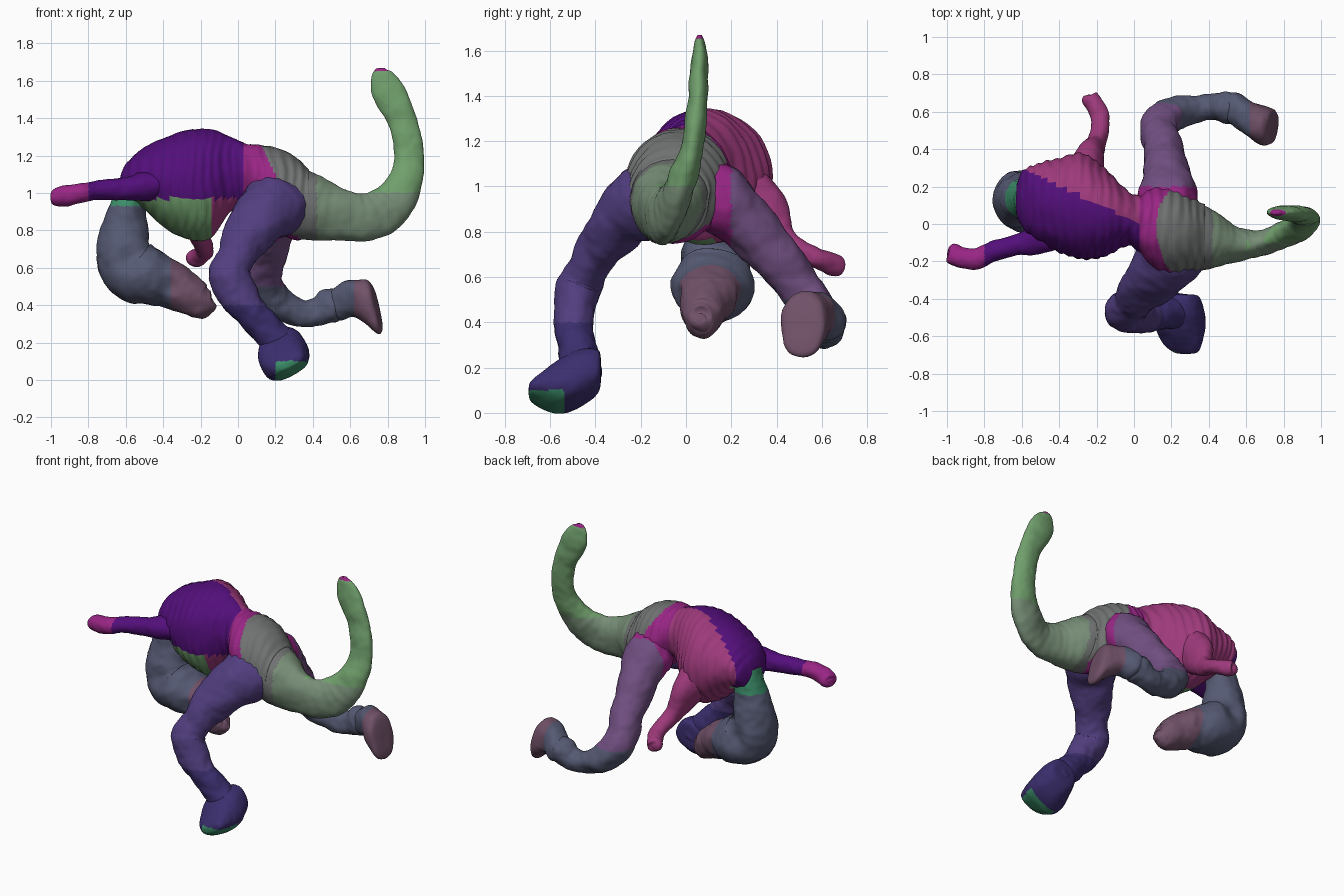
import bpy, bmesh, math
from mathutils import Vector, noise

SIDES, STEPS = 48, 14


def mat(name, r, g, b):
    m = bpy.data.materials.new(name)
    m.diffuse_color = [(c / 255) ** 2.2 for c in (r, g, b)] + [1]
    return m


PURPLE = mat("purple", 84, 22, 122)
MAGENTA = mat("magenta", 152, 42, 132)
PINK = mat("pink", 156, 60, 122)
GREEN = mat("green", 112, 158, 108)
SAGE = mat("sage", 118, 140, 118)
GREY = mat("grey", 112, 114, 114)
VIOLET = mat("violet", 82, 64, 126)
INDIGO = mat("indigo", 62, 50, 110)
LILAC = mat("lilac", 112, 80, 128)
SLATE = mat("slate", 86, 90, 114)
MAUVE = mat("mauve", 112, 82, 104)
TEAL = mat("teal", 62, 140, 105)


def spline(p, t):
    """Catmull-Rom through rows of (x, y, z, half a, half b)."""
    i = min(int(t), len(p) - 2)
    u = t - i
    q = [p[max(i - 1, 0)], p[i], p[i + 1], p[min(i + 2, len(p) - 1)]]
    return [0.5 * (2 * b + (c - a) * u + (2 * a - 5 * b + 4 * c - d) * u * u
                   + (3 * b - a - 3 * c + d) * u ** 3) for a, b, c, d in zip(*q)]


def limb(name, pts, ref, paint, ribs=0, lump=0.007, power=1.0, dents=(), axis=None):
    """Loft elliptical rings along a path; half b lies along ref, half a across it."""
    bm = bmesh.new()
    n = (len(pts) - 1) * STEPS
    ref, rings = Vector(ref), []
    for k in range(n + 1):
        t = k / STEPS
        x = spline(pts, t)
        c = Vector(x[:3])
        tan = (Vector(spline(pts, min(t + .1, len(pts) - 1))[:3])
               - Vector(spline(pts, max(t - .1, 0))[:3])).normalized()
        if axis:
            tan = Vector(axis).normalized()
        s = (ref - tan * ref.dot(tan)).normalized()
        o = tan.cross(s)
        ring = []
        for j in range(SIDES):
            a = math.tau * j / SIDES
            ca, sa = math.cos(a), math.sin(a)
            ca = math.copysign(abs(ca) ** power, ca)
            sa = math.copysign(abs(sa) ** power, sa)
            d = s * ca * max(x[4], .004) + o * sa * max(x[3], .004)
            wob = noise.noise((c + d) * 9) * lump + noise.noise((c + d) * 24) * lump * .45
            wob += ribs * math.sin(c.x * 120 + 4 * noise.noise((c + d) * 5)) * abs(ca) ** .5
            v = c + d + d.normalized() * wob * min(1, d.length / .05)
            for px, py, pz, rad, depth in dents:
                f = max(0, 1 - (v - Vector((px, py, pz))).length / rad)
                v -= d.normalized() * depth * f * f * (3 - 2 * f)
            ring.append(bm.verts.new(v))
        rings.append(ring)
    for r0, r1 in zip(rings, rings[1:]):
        for j in range(SIDES):
            i = (j + 1) % SIDES
            bm.faces.new((r0[j], r0[i], r1[i], r1[j]))
    bm.faces.new(rings[0][::-1])
    bm.faces.new(rings[-1])
    bmesh.ops.recalc_face_normals(bm, faces=bm.faces)
    me = bpy.data.meshes.new(name)
    slots = []
    for f in bm.faces:
        f.smooth = True
        m = paint(f.calc_center_median())
        if m not in slots:
            slots.append(m)
            me.materials.append(m)
        f.material_index = slots.index(m)
    bm.to_mesh(me)
    bm.free()
    ob = bpy.data.objects.new(name, me)
    bpy.context.collection.objects.link(ob)
    return ob


# Torso: hips, narrow waist and ribbed chest, coloured in bands
def torso_paint(p):
    if p.x > .2 - .5 * (p.z - 1.1):
        return GREY
    if p.x > .03:
        return MAGENTA
    if p.y > .014 - .476 * p.x and p.z > .95 or p.y > .12 and p.z < .95:
        return PINK
    if p.z < .97:
        return GREEN if p.x < -.14 else PINK
    return PURPLE


limb("torso", [(.38, -.07, .945, .18, .17), (.31, -.055, .97, .22, .2), (.21, -.035, 1.015, .225, .23),
               (.1, -.02, 1.06, .2, .21), (.03, .0, 1.1, .17, .15), (-.04, .035, 1.1, .2, .15),
               (-.15, .06, 1.05, .29, .23), (-.28, .095, 1.045, .29, .285), (-.4, .1, 1.055, .235, .25),
               (-.52, .12, 1.08, .15, .2), (-.59, .13, 1.06, .105, .16), (-.625, .13, 1.04, .06, .09),
               (-.632, .13, 1.04, .01, .02)],
     (0, 1, 0), torso_paint, ribs=.004, axis=(-1, 0, 0))

# Tail: sweeps back then curls upward, flattened sideways
limb("tail", [(.22, -.04, 1.0, .17, .17), (.38, -.085, .925, .18, .165), (.53, -.11, .885, .142, .1),
              (.68, -.1, .87, .128, .07), (.81, -.055, .93, .12, .065), (.89, -.01, 1.05, .095, .06),
              (.915, .03, 1.19, .08, .05), (.885, .05, 1.37, .077, .045), (.81, .06, 1.53, .088, .038),
              (.77, .06, 1.63, .06, .025), (.765, .06, 1.668, .02, .01)], (0, 1, 0),
     lambda p: MAGENTA if p.z > 1.652 else GREEN if p.z > 1.0 and p.x > .6
     else SAGE if p.x > .42 else GREY, ribs=.001)

# Neck and head: drops from the chest, then turns back under the body
limb("neck_and_head", [(-.56, .13, 1.06, .08, .1), (-.585, .14, .95, .09, .1), (-.605, .14, .83, .12, .12),
                       (-.61, .13, .7, .145, .155), (-.57, .125, .6, .17, .18), (-.47, .115, .55, .155, .18),
                       (-.37, .1, .515, .125, .145), (-.28, .08, .465, .112, .105),
                       (-.2, .07, .42, .095, .085), (-.145, .065, .415, .06, .055),
                       (-.13, .065, .42, .02, .02)], (0, 1, 0),
     lambda p: TEAL if p.z > .93 else MAUVE if p.x > -.36 else SLATE, lump=.01,
     dents=[(-.57, -.05, .64, .11, .035), (-.57, .3, .64, .11, .035),
            (-.36, -.04, .5, .08, .02), (-.36, .24, .5, .08, .02)])

# Arms: one reaching forward, one out to the back
limb("front_arm", [(-.4, .0, 1.05, .09, .12), (-.52, -.08, 1.03, .075, .085), (-.64, -.11, 1.02, .058, .055),
                   (-.75, -.145, 1.015, .052, .055), (-.84, -.185, 1.0, .052, .055),
                   (-.92, -.18, .985, .055, .055), (-.98, -.155, .975, .045, .055),
                   (-.995, -.15, .975, .015, .02)], (0, 1, 0),
     lambda p: MAGENTA if p.x < -.8 else PURPLE)
limb("back_arm", [(-.27, .24, .98, .14, .11), (-.24, .34, .88, .12, .08), (-.205, .42, .77, .07, .055),
                  (-.185, .5, .715, .05, .05), (-.18, .57, .685, .045, .05), (-.21, .64, .66, .05, .05),
                  (-.24, .675, .65, .04, .045), (-.245, .69, .648, .01, .01)], (1, 0, 0),
     lambda p: PINK)

# Legs: thigh, knee, shin and ankle in one sweep
limb("front_leg", [(.22, -.06, 1.0, .1, .13), (.195, -.165, .935, .17, .185), (.12, -.27, .865, .135, .155),
                   (.03, -.37, .74, .105, .125), (-.01, -.425, .65, .09, .1), (-.045, -.47, .565, .1, .115),
                   (.0, -.49, .46, .09, .1), (.08, -.49, .35, .085, .088), (.175, -.475, .25, .087, .09),
                   (.25, -.46, .17, .09, .09), (.255, -.46, .14, .04, .04)], (1, 0, 0),
     lambda p: VIOLET if p.z > .4 else INDIGO, lump=.011)
limb("back_leg", [(.16, .02, 1.03, .1, .12), (.18, .13, .96, .16, .15), (.175, .26, .84, .13, .125),
                  (.16, .4, .68, .105, .105), (.135, .52, .53, .1, .1), (.2, .58, .42, .09, .095),
                  (.33, .61, .36, .068, .075), (.42, .625, .365, .07, .075), (.5, .62, .4, .085, .09),
                  (.57, .6, .42, .06, .06)], (0, .7, .7),
     lambda p: MAGENTA if p.y < .2 else LILAC if p.z > .5 else SLATE, lump=.011)

# Feet: broad blunt wedges, soles tilted as in mid-stride
limb("front_foot", [(.25, -.375, .19, .03, .03), (.25, -.39, .185, .09, .095), (.245, -.48, .15, .122, .125),
                    (.245, -.56, .115, .105, .13), (.26, -.64, .1, .06, .11),
                    (.275, -.685, .095, .03, .07), (.275, -.695, .095, .01, .02)], (.88, 0, .47),
     lambda p: TEAL if p.y < -.54 and p.z < .1 and p.x > .2 else INDIGO, power=.8,
     axis=(0, -1, 0))
limb("back_foot", [(.47, .63, .4, .05, .05), (.53, .62, .405, .085, .085), (.6, .575, .435, .088, .1),
                   (.67, .535, .41, .1, .13), (.715, .52, .39, .1, .15), (.74, .515, .385, .088, .13),
                   (.75, .515, .38, .05, .075), (.75, .515, .38, .01, .01)], (-.22, 0, .97),
     lambda p: MAUVE if p.x > .62 else SLATE, power=.85, axis=(.97, -.15, .22))
